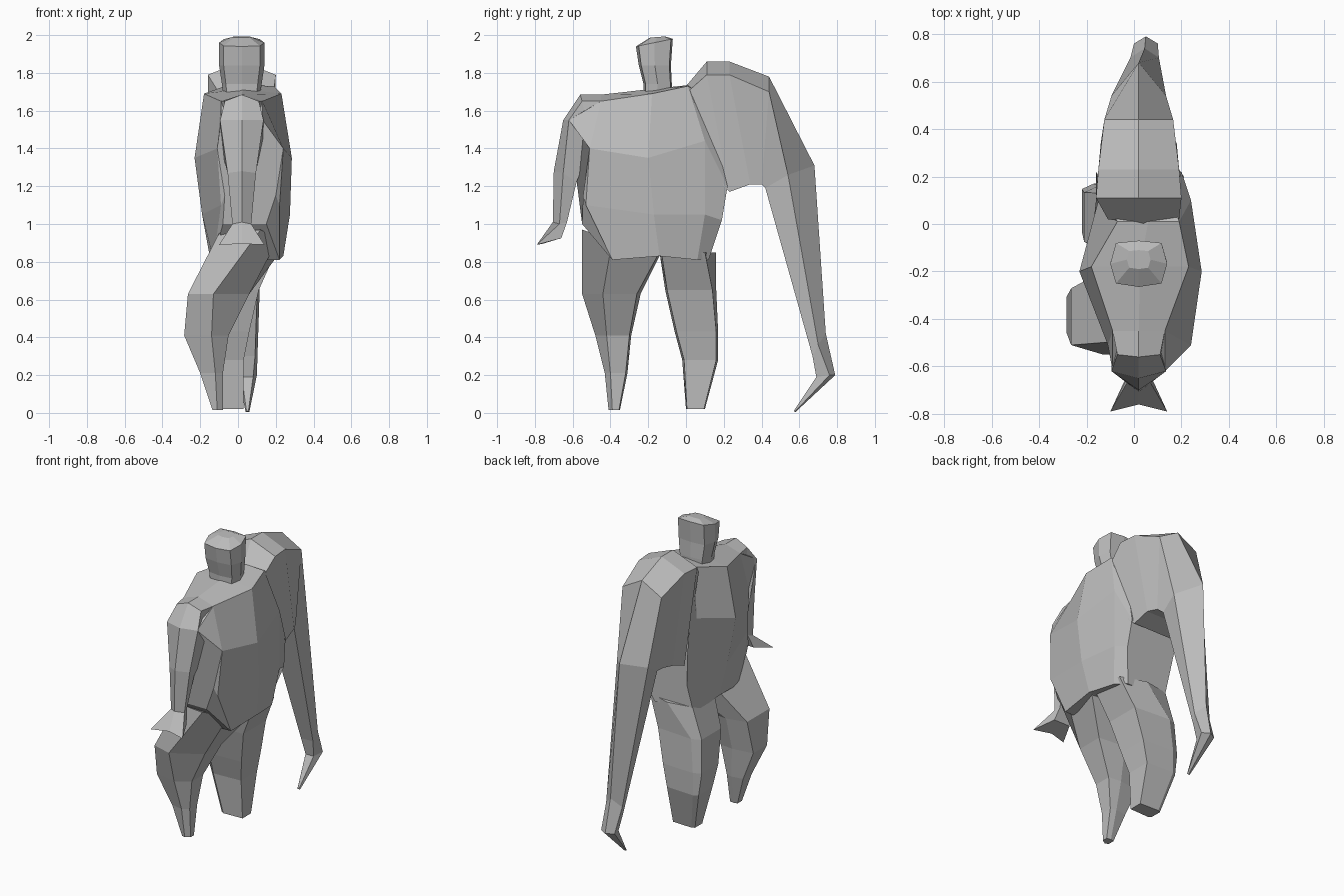
import bpy, bmesh

default = bpy.data.objects.get("Cube")
if default:
    bpy.data.objects.remove(default, do_unlink=True)

grey = bpy.data.materials.new("plain grey")
grey.use_nodes = True
colour = (0.5, 0.5, 0.5, 1)
grey.diffuse_color = colour
grey.node_tree.nodes["Principled BSDF"].inputs["Base Color"].default_value = colour


def loft(name, rings):
    """Bridge equal rings of points and close both ends."""
    bm = bmesh.new()
    loops = [[bm.verts.new(p) for p in ring] for ring in rings]
    count = len(loops[0])
    for low, high in zip(loops, loops[1:]):
        for i in range(count):
            j = (i + 1) % count
            bm.faces.new((low[i], low[j], high[j], high[i]))
    bm.faces.new(loops[0])
    bm.faces.new(loops[-1])
    bmesh.ops.remove_doubles(bm, verts=bm.verts, dist=0.0005)
    bmesh.ops.recalc_face_normals(bm, faces=bm.faces)
    mesh = bpy.data.meshes.new(name)
    bm.to_mesh(mesh)
    bm.free()
    mesh.materials.append(grey)
    obj = bpy.data.objects.new(name, mesh)
    bpy.context.collection.objects.link(obj)
    return obj


def torso_ring(ridge, levels):
    """Ridge height above the shoulders, then (y, right x, left x, z) levels."""
    left = [(x1, y, z) for y, x0, x1, z in levels]
    right = [(x0, y, z) for y, x0, x1, z in levels]
    y, x0, x1, z = levels[0]
    return [((x0 + x1) / 2, y, z + ridge)] + left + right[::-1]


def arm_ring(cx, side_w, inner_w, outer, side, inner):
    """Five sided section: outer ridge, two sides, two inner corners."""
    return [(cx, *outer), (cx + side_w, *side), (cx + inner_w, *inner),
            (cx - inner_w, *inner), (cx - side_w, *side)]


def leg_ring(z0, z1, x0, xm, x1, y0, y1, front_cut, back_cut):
    """Six sided section; the cuts bevel the front and back of the +x side."""
    depth = y1 - y0
    outline = [(x0, y0 + depth * 0.13), (xm, y0), (x1, y0 + front_cut),
               (x1, y1 - back_cut), (xm, y1), (x0, y1 - depth * 0.1)]
    return [(x, y, z0 + (z1 - z0) * (y - y0) / depth) for x, y in outline]


def head_ring(z, x0, x1, y0, y1, tilt=0):
    """Eight sided section, tilted up towards the back."""
    cx, cy = (x0 + x1) / 2, (y0 + y1) / 2
    w, d = (x1 - x0) / 2, (y1 - y0) / 2
    outline = [(1, 0), (.8, .9), (0, 1), (-.8, .9),
               (-1, 0), (-.8, -.85), (0, -1), (.8, -.85)]
    return [(cx + w * u, cy + d * v, z + tilt * v) for u, v in outline]


# Broad thin torso
loft("torso", [torso_ring(*s) for s in (
    (.005, [(-.62, -.09, .13, 1.55), (-.51, -.11, .24, 1.4),
            (-.545, -.07, .2, 1.15), (-.55, -.08, .15, 1.0)]),
    (.035, [(-.45, -.09, .13, 1.65), (-.51, -.11, .24, 1.4),
            (-.53, -.09, .22, 1.1), (-.39, -.13, .22, .81)]),
    (.025, [(-.18, -.18, .23, 1.69), (-.2, -.23, .285, 1.35),
            (-.17, -.19, .275, 1.05), (-.14, -.15, .24, .83)]),
    (.005, [(.01, -.07, .19, 1.73), (.1, -.15, .24, 1.44),
            (.1, -.16, .24, 1.05), (.06, -.15, .21, .81)]),
    (0, [(.1, -.12, .16, 1.68), (.22, -.16, .2, 1.2),
         (.19, -.14, .21, 1.02), (.12, -.14, .15, .81)]),
)])

# Long arm, from raised shoulder to pointed hand
loft("long_arm", [arm_ring(*r) for r in (
    (.04, .15, .17, (0, 1.73), (.02, 1.71), (.2, 1.2)),
    (.02, .18, .17, (.11, 1.86), (.11, 1.79), (.23, 1.17)),
    (.02, .17, .16, (.23, 1.86), (.23, 1.79), (.34, 1.21)),
    (.02, .145, .13, (.44, 1.78), (.44, 1.7), (.4, 1.21)),
    (.02, .115, .1, (.68, 1.31), (.54, 1.26), (.42, 1.19)),
    (.045, .06, .045, (.74, .42), (.7, .36), (.67, .3)),
    (.05, .05, .03, (.79, .2), (.76, .2), (.69, .19)),
    (.05, .01, .005, (.58, .005), (.575, .005), (.57, .01)),
)])

# Short arm with flared hand
loft("short_arm", [arm_ring(*r) for r in (
    (.02, .11, .11, (-.45, 1.685), (-.45, 1.65), (-.45, 1.4)),
    (.02, .09, .11, (-.56, 1.685), (-.55, 1.65), (-.5, 1.4)),
    (.02, .115, .11, (-.65, 1.55), (-.62, 1.55), (-.51, 1.4)),
    (.02, .075, .06, (-.7, 1.28), (-.65, 1.27), (-.58, 1.22)),
    (.02, .05, .04, (-.705, 1.01), (-.67, 1), (-.63, 1.01)),
    (.02, .12, .06, (-.76, .895), (-.79, .89), (-.66, .925)),
)])

# Legs
loft("bent_leg", [leg_ring(*r) for r in (
    (.97, .83, -.1, .12, .21, -.55, -.14, .16, .01),
    (.63, .63, -.265, -.13, .06, -.55, -.24, .11, .02),
    (.41, .41, -.285, -.14, -.05, -.48, -.29, .06, .01),
    (.21, .21, -.2, -.12, -.08, -.43, -.31, .03, .01),
    (.015, .015, -.135, -.11, -.08, -.41, -.35, .02, .005),
)])
loft("straight_leg", [leg_ring(*r) for r in (
    (.85, .85, -.14, .03, .2, -.14, .16, .01, .06),
    (.65, .65, -.21, -.15, .11, -.11, .16, .01, .02),
    (.43, .43, -.22, -.17, .06, -.06, .17, .01, .01),
    (.28, .28, -.2, -.17, .03, -.02, .17, .01, .01),
    (.02, .02, -.13, -.11, .03, 0, .1, .005, .005),
)])

# Head with a low peaked crown
loft("head", [head_ring(*r) for r in (
    (1.7, -.08, .12, -.225, -.075),
    (1.74, -.085, .125, -.225, -.075),
    (1.84, -.1, .14, -.25, -.08),
    (1.96, -.1, .14, -.265, -.07, .02),
    (1.99, -.03, .07, -.19, -.11, .003),
)])
